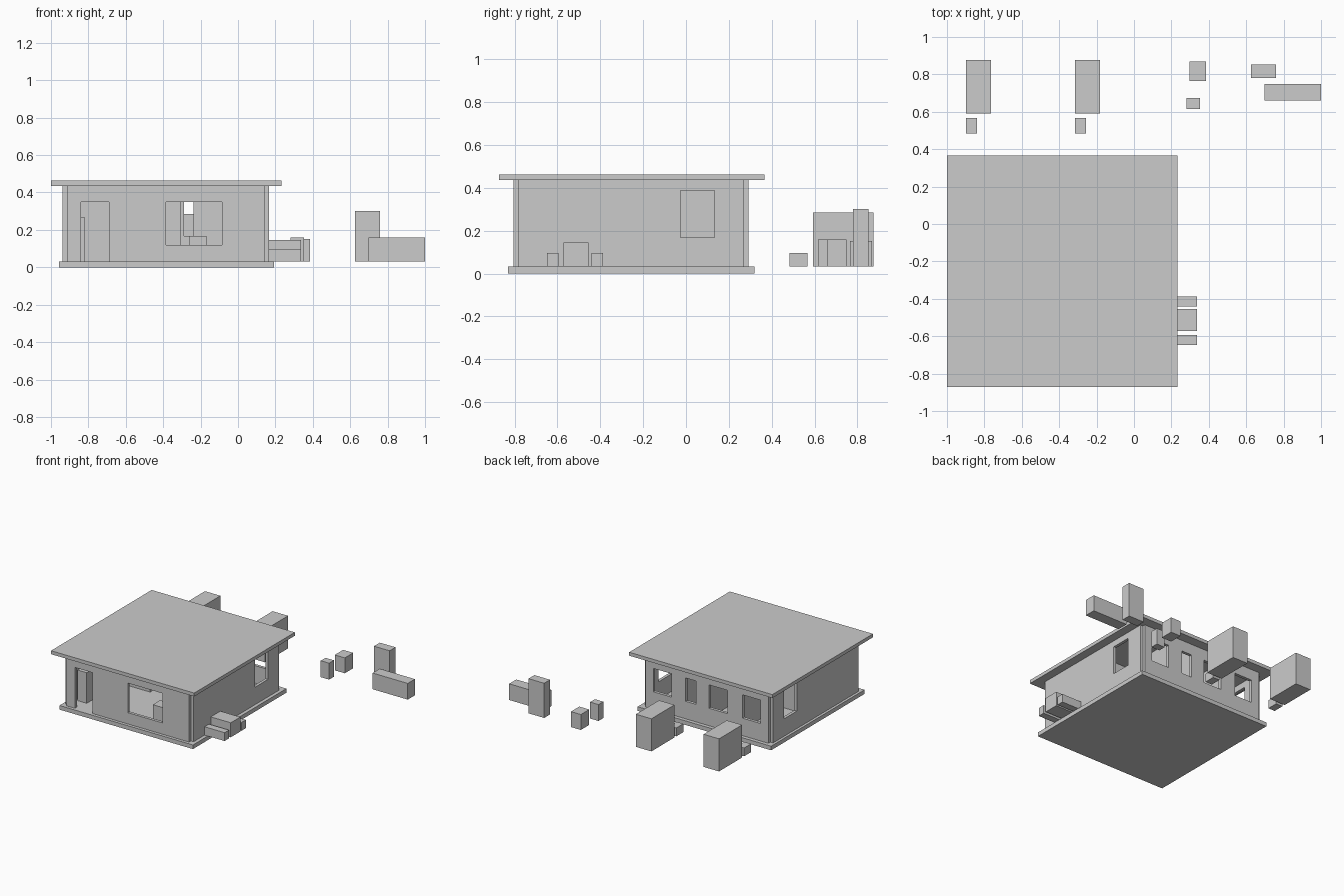
import bpy

if "Cube" in bpy.data.objects:
    bpy.data.objects.remove(bpy.data.objects["Cube"])

FLOOR, CEIL, T = 0.032, 0.436, 0.023   # floor top, wall top, wall thickness


def box(name, x, y, z):
    """Axis-aligned box from (min, max) ranges."""
    bpy.ops.mesh.primitive_cube_add(size=1, location=[(a + b) / 2 for a, b in (x, y, z)])
    ob = bpy.context.object
    ob.name = name
    ob.scale = [b - a for a, b in (x, y, z)]
    bpy.ops.object.transform_apply(location=False, rotation=False, scale=True)
    return ob


def wall(name, axis, span, at, openings=()):
    """Wall running along 'x' or 'y'; openings are (start, end, bottom, top)."""
    thick = (at, at + T)
    wide = (at - 0.03, at + T + 0.03)
    place = (lambda s, t: (s, t)) if axis == 'x' else (lambda s, t: (t, s))
    ob = box(name, *place(span, thick), (FLOOR, CEIL))
    for a, b, lo, hi in openings:
        cutter = box("cutter", *place((a, b), wide), (lo, hi))
        cutter.hide_render = True
        mod = ob.modifiers.new("opening", 'BOOLEAN')
        mod.operation, mod.solver, mod.object = 'DIFFERENCE', 'EXACT', cutter
        bpy.context.view_layer.objects.active = ob
        bpy.ops.object.modifier_apply(modifier=mod.name)
        bpy.data.objects.remove(cutter)
    return ob


# floor slab and flat roof
box("floor_slab", (-0.957, 0.193), (-0.83, 0.32), (0, FLOOR))
box("flat_roof", (-1.0, 0.233), (-0.872, 0.366), (CEIL, 0.463))

# outer walls, corners left notched
X0, X1, Y0, Y1 = -0.914, 0.143, -0.783, 0.268
door_top = 0.35
wall("front_wall", 'x', (X0, X1), Y0 - T,
     [(-0.84, -0.69, 0, door_top), (-0.385, -0.085, 0.12, door_top)])
wall("back_wall", 'x', (X0, X1), Y1,
     [(a, b, 0.168, door_top) for a, b in
      ((-0.845, -0.69), (-0.56, -0.403), (-0.29, -0.2), (-0.077, 0.078))])
for side, at in (("left", X0 - T), ("right", X1)):
    wall(side + "_wall", 'y', (Y0, Y1), at, [(-0.026, 0.133, 0.168, 0.388)])

# inner partitions
PY = -0.28
wall("room_partition", 'x', (X0, X1), PY,
     [(-0.56, -0.45, 0, door_top), (-0.307, -0.238, 0, door_top), (-0.06, 0.05, 0, door_top)])
for i, x in enumerate((-0.635, -0.33, -0.17)):
    wall(f"bedroom_partition_{i + 1}", 'y', (PY + T, Y1), x)

# living room furniture, part of it standing through the right wall
box("tall_cabinet", (-0.9, -0.82), (-0.69, -0.59), (FLOOR, 0.27))
box("low_cabinet", (-0.258, -0.168), (-0.68, -0.59), (FLOOR, 0.168))
box("sofa", (0.06, 0.338), (-0.572, -0.455), (FLOOR, 0.145))
for i, y in enumerate(((-0.648, -0.594), (-0.441, -0.387))):
    box(f"side_table_{i + 1}", (0.06, 0.338), y, (FLOOR, 0.097))

# furniture behind the house
for i, x in enumerate((-0.898, -0.315)):
    box(f"wardrobe_{i + 1}", (x, x + 0.133), (0.592, 0.876), (FLOOR, 0.286))
    box(f"bedside_table_{i + 1}", (x, x + 0.058), (0.483, 0.568), (FLOOR, 0.097))
box("toilet", (0.298, 0.384), (0.765, 0.868), (FLOOR, 0.152))
box("washbasin", (0.282, 0.354), (0.615, 0.674), (FLOOR, 0.16))
box("fridge", (0.625, 0.76), (0.78, 0.852), (FLOOR, 0.302))
box("counter", (0.697, 1.0), (0.66, 0.748), (FLOOR, 0.158))
